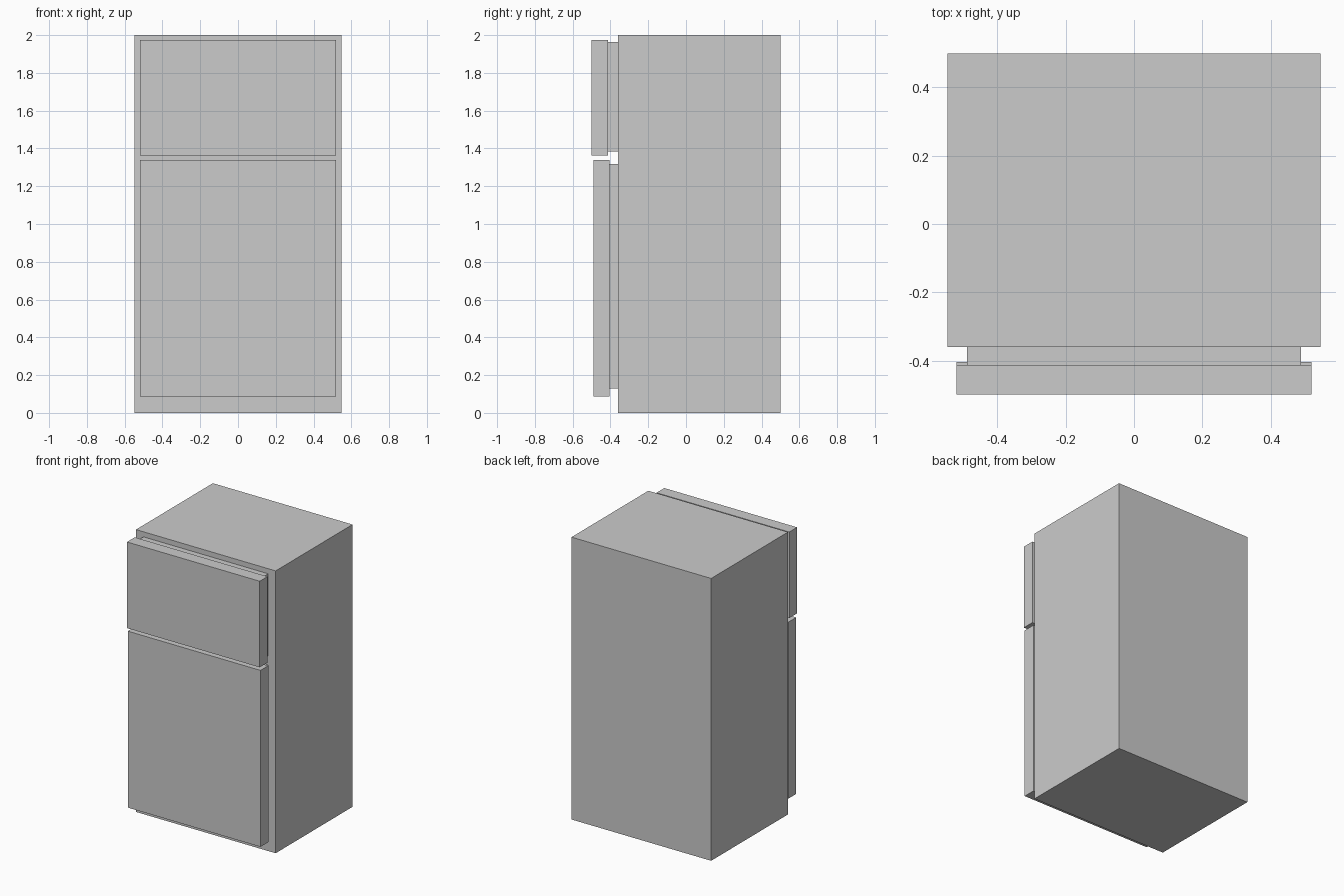
import bpy

if "Cube" in bpy.data.objects:
    bpy.data.objects.remove(bpy.data.objects["Cube"])


def box(name, half_width, y0, y1, z0, z1):
    """Add a box, symmetric in x, spanning the given y and z ranges."""
    bpy.ops.mesh.primitive_cube_add(size=1, location=(0, (y0 + y1) / 2, (z0 + z1) / 2))
    ob = bpy.context.object
    ob.name = name
    ob.scale = (2 * half_width, y1 - y0, z1 - z0)
    bpy.ops.object.transform_apply(location=False, rotation=False, scale=True)
    return ob


BODY_FRONT = -0.36

# Main cabinet
box("cabinet", 0.547, BODY_FRONT, 0.5, 0.0, 2.0)

# Freezer door and its recessed seal
box("freezer_door", 0.52, -0.5, -0.413, 1.363, 1.973)
box("freezer_seal", 0.489, -0.413, BODY_FRONT, 1.384, 1.964)

# Main door, set slightly further back, and its recessed seal
box("main_door", 0.52, -0.491, -0.404, 0.088, 1.338)
box("main_seal", 0.489, -0.404, BODY_FRONT, 0.13, 1.318)
